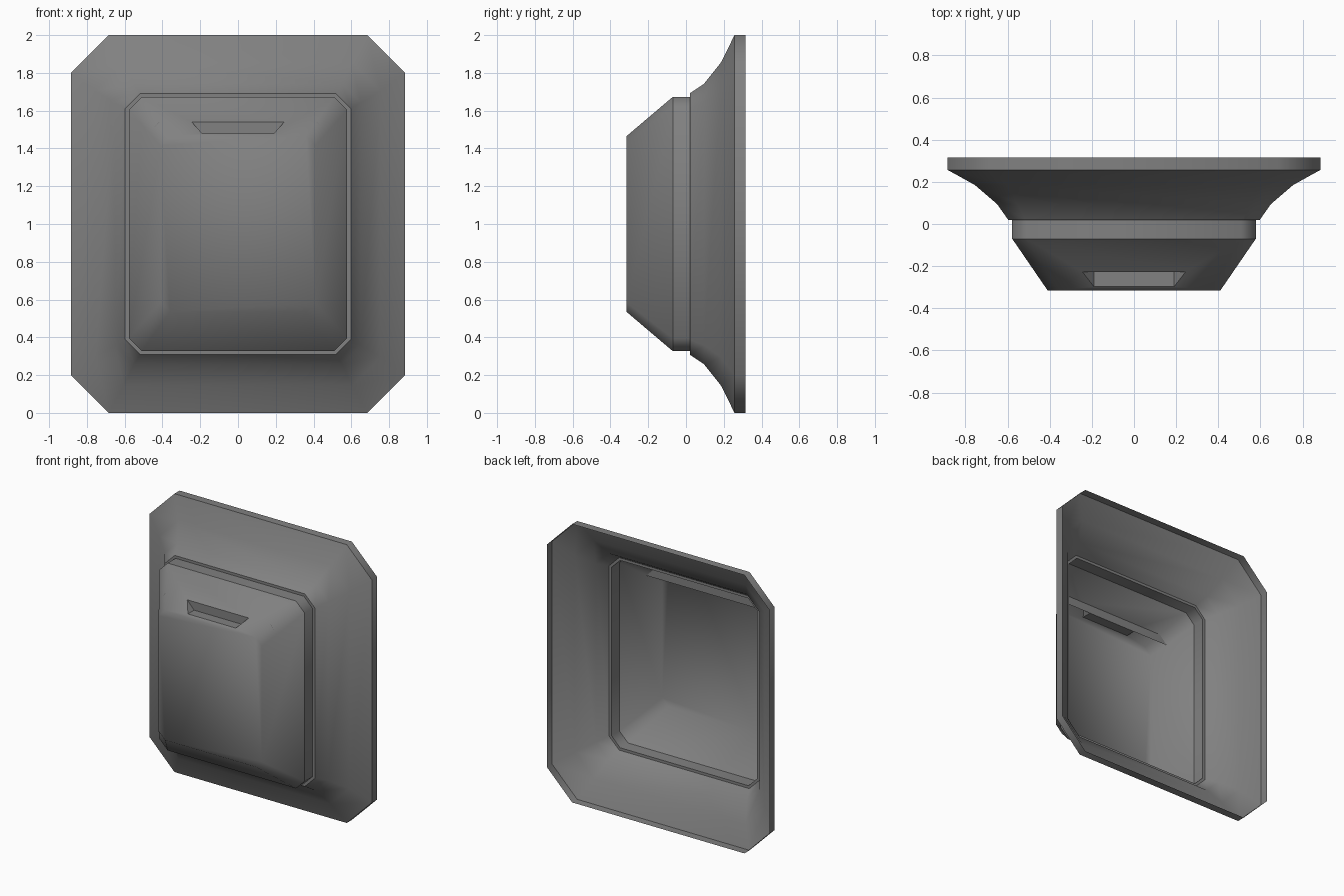
import bpy, bmesh

if "Cube" in bpy.data.objects:
    bpy.data.objects.remove(bpy.data.objects["Cube"])

grey = bpy.data.materials.new("mid grey")
grey.diffuse_color = (0.22, 0.22, 0.22, 1)
grey.use_nodes = True
grey.node_tree.nodes["Principled BSDF"].inputs["Base Color"].default_value = grey.diffuse_color


def octagon(bm, y, hx, hz, c):
    """Chamfered rectangle in the xz plane; its first edge is the top edge."""
    pts = [(-hx + c, hz), (hx - c, hz), (hx, hz - c), (hx, -hz + c),
           (hx - c, -hz), (-hx + c, -hz), (-hx, -hz + c), (-hx, hz - c)]
    return [bm.verts.new((x, y, 1 + z)) for x, z in pts]


def bridge(bm, a, b, skip=()):
    for i in range(8):
        if i not in skip:
            j = (i + 1) % 8
            bm.faces.new((a[i], a[j], b[j], b[i]))


def sharpen(bm, loop):
    for i in range(8):
        e = bm.edges.get((loop[i], loop[(i + 1) % 8]))
        if e:
            e.smooth = False


def finish(bm, name, smooth=True):
    # outward surfaces face the front
    bmesh.ops.recalc_face_normals(bm, faces=bm.faces)
    if sum(f.normal.y * f.calc_area() for f in bm.faces) > 0:
        bmesh.ops.reverse_faces(bm, faces=bm.faces)
    for f in bm.faces:
        f.smooth = smooth
    me = bpy.data.meshes.new(name)
    bm.to_mesh(me)
    bm.free()
    me.materials.append(grey)
    ob = bpy.data.objects.new(name, me)
    bpy.context.collection.objects.link(ob)
    return ob


# Flared flange: rim, concave sweep and the small step at the hood
bm = bmesh.new()
rows = [(0.315, 0.885, 1.0, 0.2), (0.257, 0.885, 1.0, 0.2),
        (0.185, 0.755, 0.855, 0.15), (0.095, 0.65, 0.742, 0.10),
        (0.02, 0.597, 0.692, 0.08), (0.02, 0.578, 0.673, 0.068)]
loops = [octagon(bm, *r) for r in rows]
for a, b in zip(loops, loops[1:]):
    bridge(bm, a, b)
for k in (1, 4):
    sharpen(bm, loops[k])
finish(bm, "flange")

# Slot opening lies on the sloped top of the hood
Y0, Z0, Y1, Z1 = -0.07, 1.673, -0.315, 1.465


def slope_y(z):
    return Y1 + (z - Z1) / (Z0 - Z1) * (Y0 - Y1)


ZT, ZB, XT, XB = 1.54, 1.48, 0.245, 0.19
YT, YB = slope_y(ZT), slope_y(ZB)

# Hood: straight collar, sloped sides and front panel, with a slot in the top
bm = bmesh.new()
back = octagon(bm, 0.02, 0.578, 0.673, 0.068)
collar = octagon(bm, Y0, 0.578, 0.673, 0.068)
front = octagon(bm, Y1, 0.41, 0.465, 0.05)
bridge(bm, back, collar)
bridge(bm, collar, front, skip=(0,))
bm.faces.new(front)
outer = [collar[0], collar[1], front[1], front[0]]
slot = [bm.verts.new(p) for p in ((-XT, YT, ZT), (XT, YT, ZT),
                                  (XB, YB, ZB), (-XB, YB, ZB))]
for i in range(4):
    j = (i + 1) % 4
    bm.faces.new((outer[i], outer[j], slot[j], slot[i]))
sharpen(bm, collar)
finish(bm, "hood")

# Slot floor and slanted ends
bm = bmesh.new()
for pts in ([(-XB, YB, ZB), (XB, YB, ZB), (XB, YT, ZB), (-XB, YT, ZB)],
            [(-XT, YT, ZT), (-XB, YB, ZB), (-XB, YT, ZB)],
            [(XT, YT, ZT), (XB, YT, ZB), (XB, YB, ZB)]):
    f = bm.faces.new([bm.verts.new(p) for p in pts])
    f.normal_update()
    if f.normal.z < 0:
        f.normal_flip()
me = bpy.data.meshes.new("slot")
bm.to_mesh(me)
bm.free()
me.materials.append(grey)
bpy.context.collection.objects.link(bpy.data.objects.new("slot", me))

# Upright strip behind the slot, spanning the inside of the hood
bm = bmesh.new()
bm.faces.new([bm.verts.new(p) for p in ((-0.47, YT, ZB), (0.47, YT, ZB),
                                        (0.42, YT, ZT), (-0.42, YT, ZT))])
finish(bm, "slot_back_wall", smooth=False)
